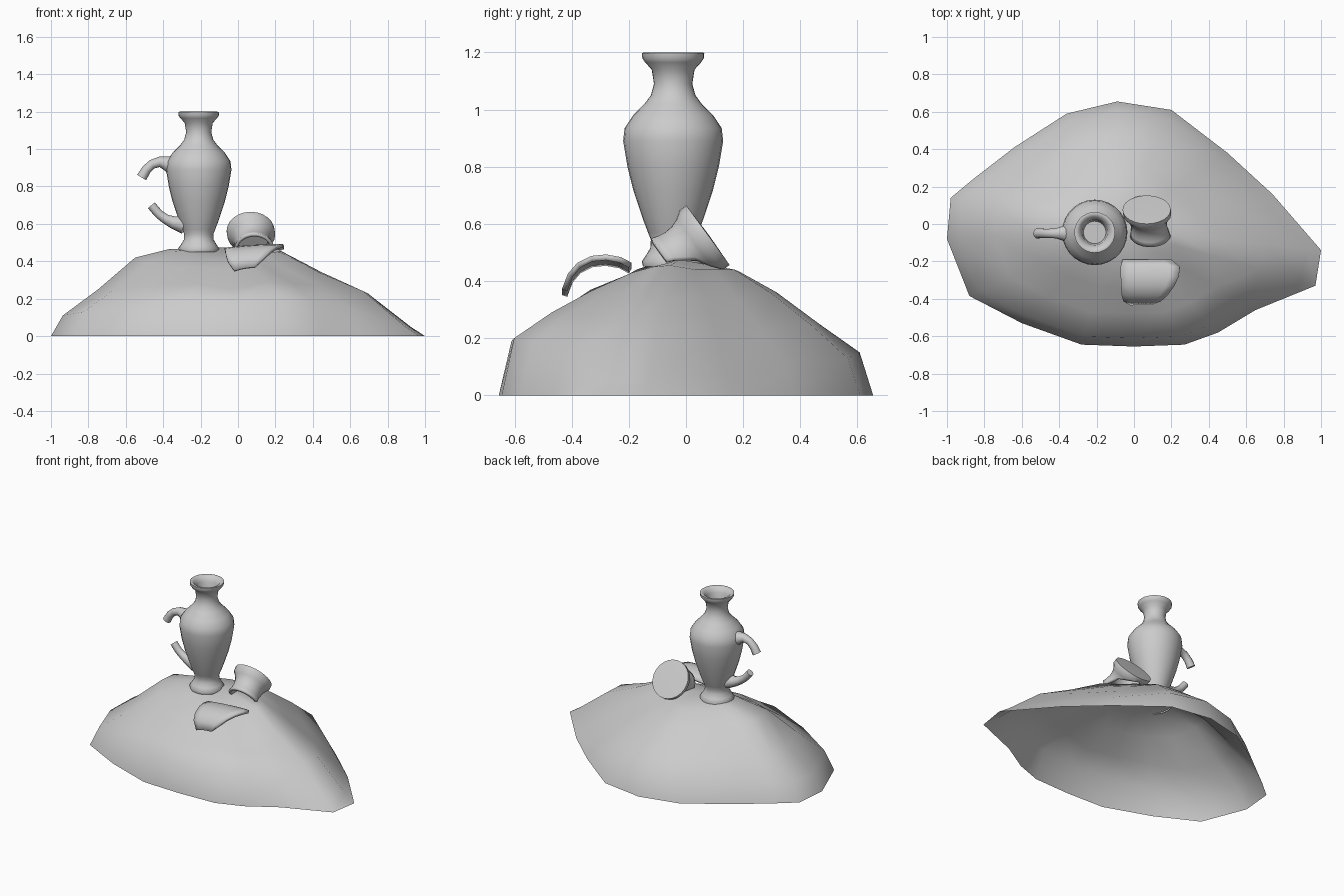
import bpy, bmesh
from math import sin, cos, pi, radians
from mathutils import Vector

if "Cube" in bpy.data.objects:
    bpy.data.objects.remove(bpy.data.objects["Cube"])


def finish(name, verts, faces, angle=50, thickness=0.0):
    me = bpy.data.meshes.new(name)
    me.from_pydata([tuple(v) for v in verts], [], faces)
    bm = bmesh.new()
    bm.from_mesh(me)
    bmesh.ops.remove_doubles(bm, verts=bm.verts, dist=0.0005)
    bmesh.ops.recalc_face_normals(bm, faces=bm.faces)
    bm.to_mesh(me)
    bm.free()
    ob = bpy.data.objects.new(name, me)
    bpy.context.collection.objects.link(ob)
    if thickness:
        mod = ob.modifiers.new("thickness", "SOLIDIFY")
        mod.thickness = thickness
        mod.offset = 0
    bpy.ops.object.select_all(action="DESELECT")
    ob.select_set(True)
    bpy.context.view_layer.objects.active = ob
    bpy.ops.object.shade_smooth_by_angle(angle=radians(angle))
    return ob


def loft(rows, closed=False):
    n = len(rows[0])
    verts = [p for row in rows for p in row]
    faces = []
    for i in range(len(rows) - 1):
        for j in range(n if closed else n - 1):
            k = (j + 1) % n
            faces.append((i * n + j, i * n + k, (i + 1) * n + k, (i + 1) * n + j))
    return verts, faces


# rocky mound, open below: outline x, y, then heights of four inner rings
outline = [
    (1, -.14, .05, .23, .34, .455), (.74, .16, .06, .21, .34, .44),
    (.5, .38, .09, .22, .34, .44), (.2, .61, .13, .25, .36, .44),
    (-.09, .655, .15, .25, .36, .435), (-.36, .59, .14, .25, .36, .44),
    (-.64, .41, .13, .25, .37, .45), (-.86, .24, .12, .25, .39, .46),
    (-.98, .14, .12, .25, .42, .465), (-1, -.08, .11, .25, .42, .465),
    (-.88, -.385, .13, .25, .39, .455), (-.6, -.53, .17, .27, .37, .44),
    (-.28, -.645, .2, .28, .37, .42), (0, -.655, .19, .25, .36, .42),
    (.27, -.645, .2, .29, .365, .42), (.45, -.58, .18, .28, .35, .43),
    (.65, -.46, .14, .27, .35, .44), (.97, -.33, .05, .24, .34, .45),
]
mid = Vector((-.1, -.02, 0))
rows = []
for k, s in enumerate((1, .93, .72, .5, .3)):
    rows.append([mid + (Vector((p[0], p[1], 0)) - mid) * s
                 + Vector((0, 0, p[k + 1] if k else 0)) for p in outline])
verts, faces = loft(rows, True)
top, n = len(verts), len(outline)
verts.append(mid + Vector((0, 0, .475)))
faces += [(top - n + j, top - n + (j + 1) % n, top) for j in range(n)]
finish("mound", verts, faces, 60)

# standing jug with a shallow mouth
profile = [(.105, .45), (.11, .468), (.095, .49), (.08, .515), (.078, .545),
           (.088, .57), (.107, .62), (.14, .72), (.16, .8), (.175, .89), (.17, .935),
           (.14, .98), (.1, 1.02), (.078, 1.05), (.067, 1.09), (.075, 1.14),
           (.098, 1.165), (.108, 1.18), (.109, 1.198), (.1, 1.2),
           (.085, 1.193), (.068, 1.165), (.06, 1.1), (0, 1.1)]
SEG = 28
jug_rows = [[Vector((-.21 + r * cos(2 * pi * j / SEG), -.045 + r * sin(2 * pi * j / SEG), z))
             for j in range(SEG)] for r, z in profile]
finish("jug", *loft(jug_rows, True), 60)


# two stumps of the broken handle, swept in the xz plane
def handle(name, path):
    rings = []
    for i, (x, z, r) in enumerate(path):
        a, b = path[max(i - 1, 0)], path[min(i + 1, len(path) - 1)]
        t = Vector((b[0] - a[0], 0, b[1] - a[1])).normalized()
        side = t.cross(Vector((0, 1, 0)))
        rings.append([Vector((x, -.05, z)) + r * (side * cos(pi * j / 5) + Vector((0, sin(pi * j / 5), 0)))
                      for j in range(10)])
    v, f = loft(rings, True)
    f.append(tuple(range(len(v) - 10, len(v))))
    finish(name, v, f)


handle("upper_handle_stump", [(-.34, .905, .06), (-.375, .922, .042), (-.42, .932, .028),
                              (-.46, .918, .025), (-.49, .89, .026), (-.515, .848, .028)])
handle("lower_handle_stump", [(-.29, .597, .05), (-.345, .607, .034), (-.385, .625, .026),
                              (-.42, .65, .024), (-.44, .672, .024), (-.463, .7, .024)])

# fallen broken neck: closed mouth disc, arched broken end
centre = Vector((.068, .072, .557))
axis, up, side = Vector((.12, -.81, -.59)), Vector((0, -.59, .81)), Vector((1, 0, 0))
rows = []
for d, r, half in [(0, 0, 180), (0, .122, 180), (.02, .12, 180), (.045, .102, 150),
                   (.075, .09, 120), (.11, .087, 105), (.14, .092, 92), (.165, .1, 85)]:
    rows.append([centre + axis * d + r * (up * cos(a) + side * sin(a))
                 for a in (radians(half) * (j / 12 - 1) for j in range(25))])
finish("broken_neck", *loft(rows), 50, .018)

# curved shard lying in front: y, z, left x, right x
section = [(-.195, .455, -.06, .2), (-.23, .474, -.07, .245), (-.28, .483, -.07, .24),
           (-.33, .478, -.068, .215), (-.375, .455, -.065, .18),
           (-.405, .42, -.055, .145), (-.425, .368, -.02, .09)]
rows = [[Vector((a + (b - a) * j / 6, y, z - .02 * (1 - j / 6) ** 2)) for j in range(7)]
        for y, z, a, b in section]
finish("shard", *loft(rows), 50, .02)
